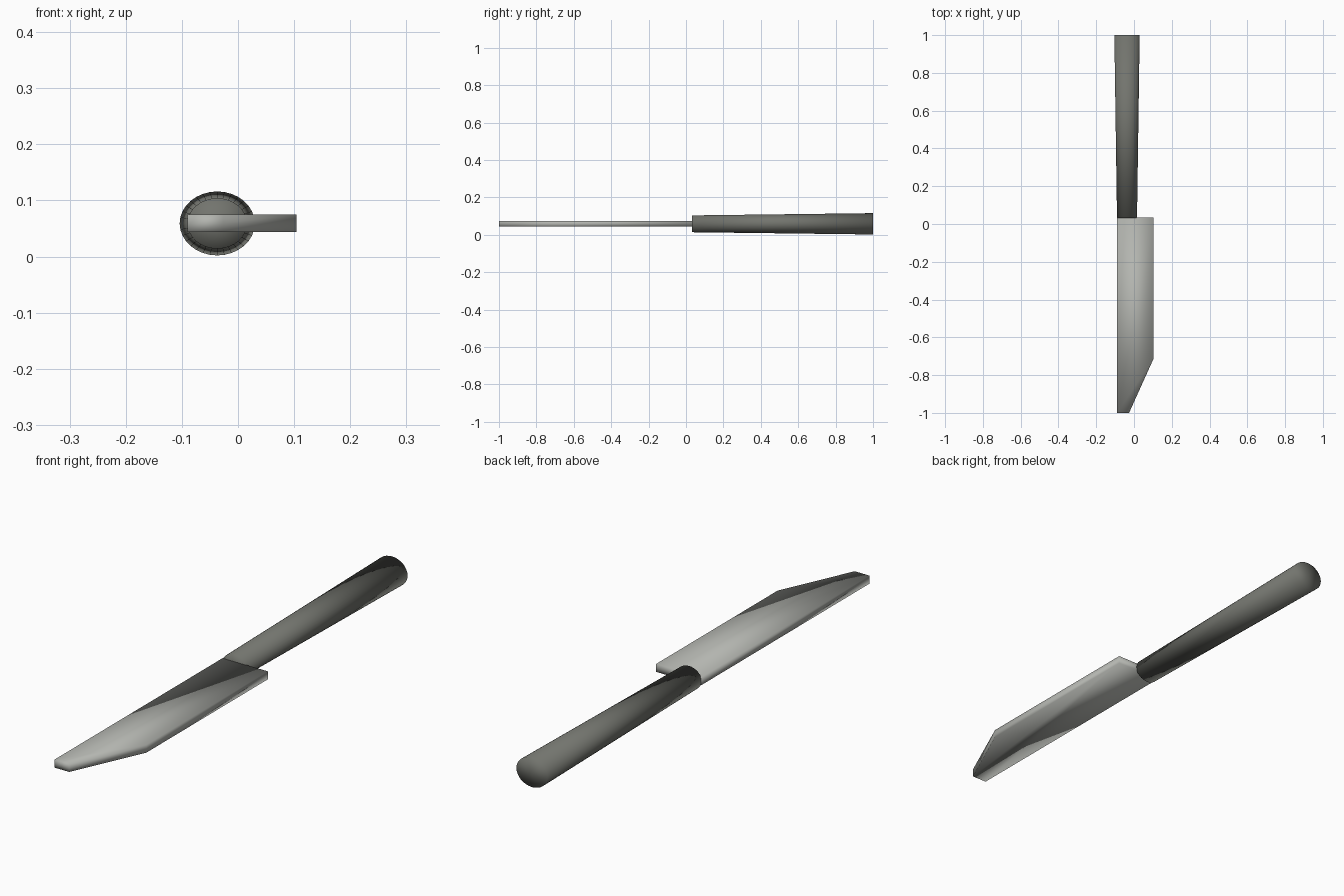
import bpy, bmesh, math

if "Cube" in bpy.data.objects:
    bpy.data.objects.remove(bpy.data.objects["Cube"])


def material(name, color):
    m = bpy.data.materials.new(name)
    m.diffuse_color = (*color, 1)
    m.use_nodes = True
    m.node_tree.nodes["Principled BSDF"].inputs["Base Color"].default_value = m.diffuse_color
    return m


def finish(name, bm, mat):
    bmesh.ops.recalc_face_normals(bm, faces=bm.faces)
    for f in bm.faces:
        f.smooth = True
    me = bpy.data.meshes.new(name)
    bm.to_mesh(me)
    bm.free()
    me.materials.append(mat)
    ob = bpy.data.objects.new(name, me)
    bpy.context.collection.objects.link(ob)
    return ob


steel = material("pale steel", (0.45, 0.46, 0.43))
grip = material("dark grey grip", (0.17, 0.175, 0.155))

# Handle: tapered oval rod with fan caps, softly shaded over the rim
CX, CZ, SIDES = -0.037, 0.059, 32
bm = bmesh.new()
rings = []
for y, rx, rz in ((0.033, 0.053, 0.045), (1.0, 0.067, 0.057)):
    ring = [bm.verts.new((CX + rx * math.cos(2 * math.pi * i / SIDES), y,
                          CZ + rz * math.sin(2 * math.pi * i / SIDES)))
            for i in range(SIDES)]
    hub = bm.verts.new((CX, y, CZ))
    for i in range(SIDES):
        bm.faces.new((ring[i], ring[(i + 1) % SIDES], hub))
    rings.append(ring)
for i in range(SIDES):
    j = (i + 1) % SIDES
    bm.faces.new((rings[0][i], rings[0][j], rings[1][j], rings[1][i]))
finish("handle", bm, grip)

# Blade: flat plate with a clipped tip and a ridge line around its edge
OUTLINE = [(-0.09, 0.035), (-0.09, -1.0), (-0.026, -1.0), (0.104, -0.712), (0.104, 0.035)]
bm = bmesh.new()
layers = [[bm.verts.new((x, y, z)) for x, y in OUTLINE] for z in (0.044, 0.059, 0.075)]
bm.faces.new(layers[0])
bm.faces.new(layers[2])
n = len(OUTLINE)
for low, high in zip(layers, layers[1:]):
    for i in range(n):
        j = (i + 1) % n
        bm.faces.new((low[i], low[j], high[j], high[i]))
finish("blade", bm, steel)
